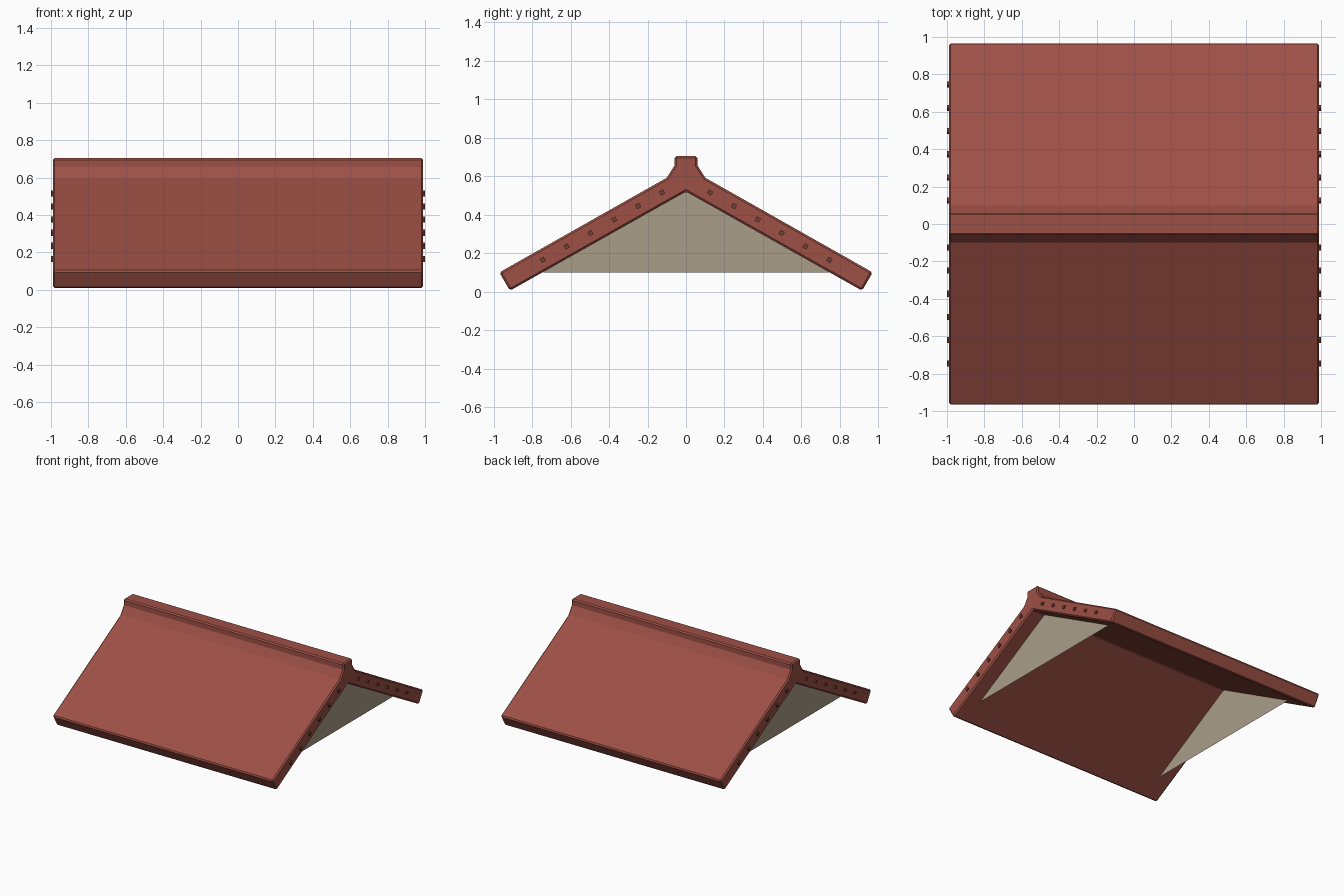
import bpy, bmesh, math
from mathutils import Matrix, Vector

if "Cube" in bpy.data.objects:
    bpy.data.objects.remove(bpy.data.objects["Cube"])


def material(name, rgb):
    m = bpy.data.materials.new(name)
    m.diffuse_color = (*rgb, 1)
    m.use_nodes = True
    m.node_tree.nodes["Principled BSDF"].inputs["Base Color"].default_value = m.diffuse_color
    return m


def make_object(name, bm, mat):
    mesh = bpy.data.meshes.new(name)
    bm.to_mesh(mesh)
    bm.free()
    mesh.materials.append(mat)
    ob = bpy.data.objects.new(name, mesh)
    bpy.context.collection.objects.link(ob)
    return ob


red = material("roof_red", (0.34, 0.08, 0.06))
dark = material("peg_dark_red", (0.16, 0.05, 0.035))
cream = material("gable_cream", (0.40, 0.34, 0.25))

SLOPE = math.atan2(0.49, 0.87)
APEX = 0.52

# Roof: one chevron profile with a raised ridge, extruded along x
half = [(0.06, 0.704), (0.06, 0.655), (0.10, 0.592), (0.97, 0.10), (0.915, 0.005)]
profile = half + [(0, APEX)] + [(-y, z) for y, z in reversed(half)]
bm = bmesh.new()
face = bm.faces.new([bm.verts.new((-0.99, y, z)) for y, z in profile])
ext = bmesh.ops.extrude_face_region(bm, geom=[face])
bmesh.ops.translate(bm, vec=(1.98, 0, 0),
                    verts=[g for g in ext["geom"] if isinstance(g, bmesh.types.BMVert)])
bmesh.ops.recalc_face_normals(bm, faces=bm.faces)
roof = make_object("roof", bm, red)
bevel = roof.modifiers.new("soft_edges", "BEVEL")
bevel.width = 0.01
bevel.segments = 1
bevel.limit_method = "ANGLE"
bevel.angle_limit = math.radians(40)

# Pegs: small blocks along both slopes at each end of the roof
bm = bmesh.new()
for end in (-1, 1):
    for side in (-1, 1):
        for i in range(6):
            y, z = 0.125 + 0.124 * i, 0.515 - 0.07 * i
            mat = (Matrix.Translation((end * 0.98, side * y, z))
                   @ Matrix.Rotation(-side * SLOPE, 4, "X")
                   @ Matrix.Diagonal((0.04, 0.024, 0.024, 1)))
            bmesh.ops.create_cube(bm, size=1, matrix=mat)
make_object("roof_pegs", bm, dark)

# Gable panels: triangles set back under each end of the roof
base = 0.10
width = (APEX - base) / math.tan(SLOPE)
for name, x in (("gable_left", -0.87), ("gable_right", 0.87)):
    bm = bmesh.new()
    pts = [(x, -width, base), (x, width, base), (x, 0, APEX)]
    if x < 0:
        pts.reverse()
    bm.faces.new([bm.verts.new(Vector(p)) for p in pts])
    make_object(name, bm, cream)
